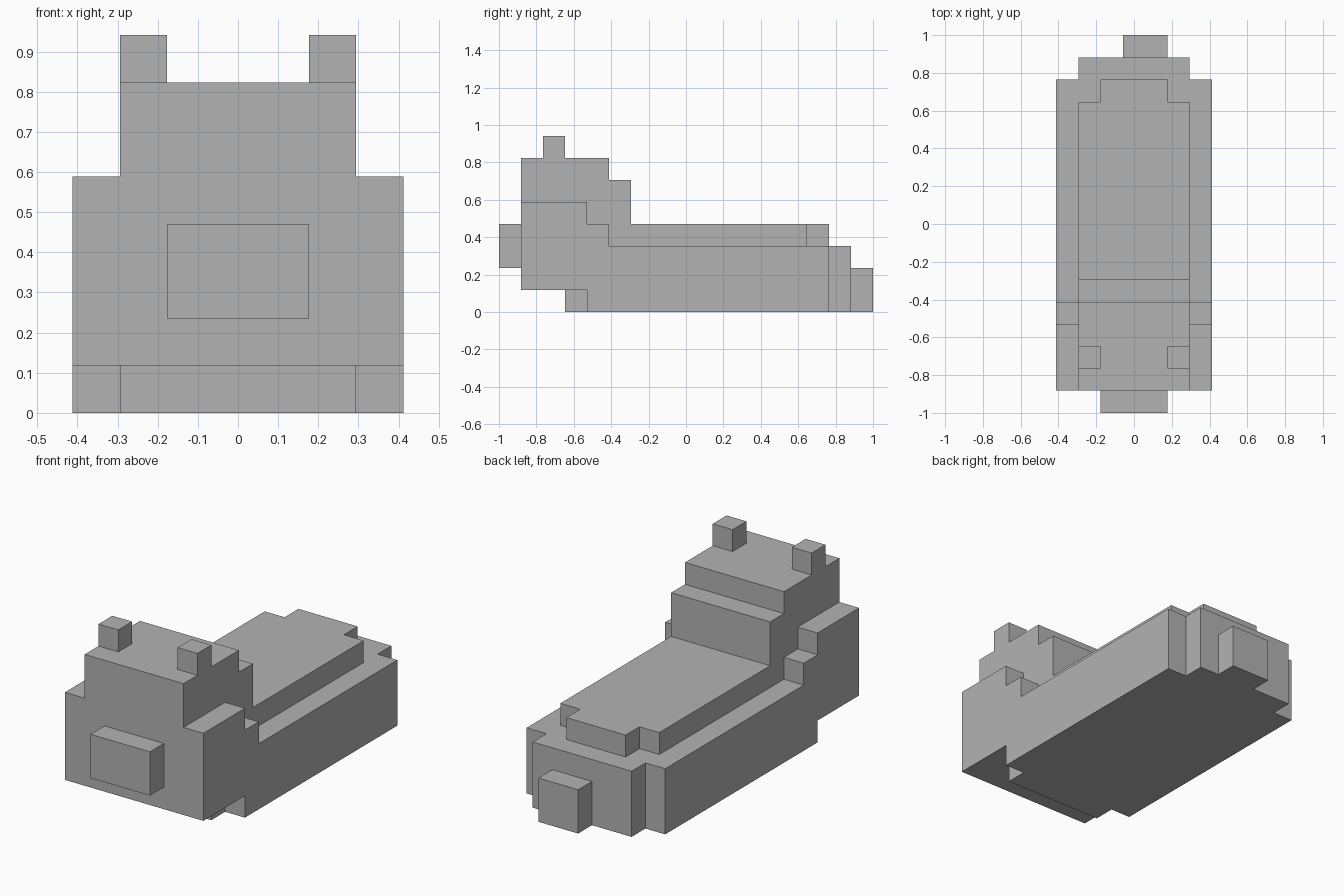
import bpy
import bmesh
from mathutils import Vector

U = 2 / 17  # edge length of one block

cube = bpy.data.objects.get("Cube")
if cube:
    bpy.data.objects.remove(cube, do_unlink=True)

grey = bpy.data.materials.new("plain grey")
grey.use_nodes = True
colour = (0.45, 0.45, 0.45, 1)
grey.diffuse_color = colour
grey.node_tree.nodes["Principled BSDF"].inputs["Base Color"].default_value = colour


def extrude(name, points, direction):
    """Solid made by sweeping a flat outline (in blocks) along a direction."""
    bm = bmesh.new()
    face = bm.faces.new([bm.verts.new(Vector(p) * U) for p in points])
    swept = bmesh.ops.extrude_face_region(bm, geom=[face], use_keep_orig=True)
    moved = [v for v in swept["geom"] if isinstance(v, bmesh.types.BMVert)]
    bmesh.ops.translate(bm, verts=moved, vec=Vector(direction) * U)
    bmesh.ops.recalc_face_normals(bm, faces=bm.faces)
    mesh = bpy.data.meshes.new(name)
    bm.to_mesh(mesh)
    bm.free()
    mesh.materials.append(grey)
    obj = bpy.data.objects.new(name, mesh)
    bpy.context.collection.objects.link(obj)
    return obj


def slab(name, half, z0, z1):
    """Mirrored plan outline raised from z0 to z1."""
    outline = half + [(-x, y) for x, y in reversed(half)]
    return extrude(name, [(x, y, z0) for x, y in outline], (0, 0, z1 - z0))


def side_profile(name, profile, x0, x1):
    """Side outline swept across the width from x0 to x1."""
    return extrude(name, [(x0, y, z) for y, z in profile], (x1 - x0, 0, 0))


def box(name, x, y, z):
    profile = [(y[0], z[0]), (y[1], z[0]), (y[1], z[1]), (y[0], z[1])]
    return side_profile(name, profile, *x)


# Body: underside set back below the chin, main trunk, raised back
slab("underside", [(2.5, -5.5), (2.5, -4.5), (3.5, -4.5),
                   (3.5, 6.5), (2.5, 6.5), (2.5, 7.5)], 0, 1)
slab("trunk", [(3.5, -7.5), (3.5, 6.5), (2.5, 6.5), (2.5, 7.5)], 1, 3)
slab("raised_back", [(2.5, -2.5), (2.5, 5.5), (1.5, 5.5), (1.5, 6.5)], 3, 4)

# Head with its stepped neck
side_profile("head", [(-7.5, 3), (-7.5, 7), (-3.5, 7),
                      (-3.5, 6), (-2.5, 6), (-2.5, 3)], -2.5, 2.5)

# Stepped cheeks and ears on both sides
cheek = [(-7.5, 3), (-7.5, 5), (-4.5, 5), (-4.5, 4), (-3.5, 4), (-3.5, 3)]
for side, s in (("left", 1), ("right", -1)):
    side_profile(side + "_cheek", cheek, s * 2.5, s * 3.5)
    box(side + "_ear", (s * 1.5, s * 2.5), (-6.5, -5.5), (7, 8))

# Snout and off-centre tail
box("snout", (-1.5, 1.5), (-8.5, -7.5), (2, 4))
box("tail", (-0.5, 1.5), (7.5, 8.5), (0, 2))
